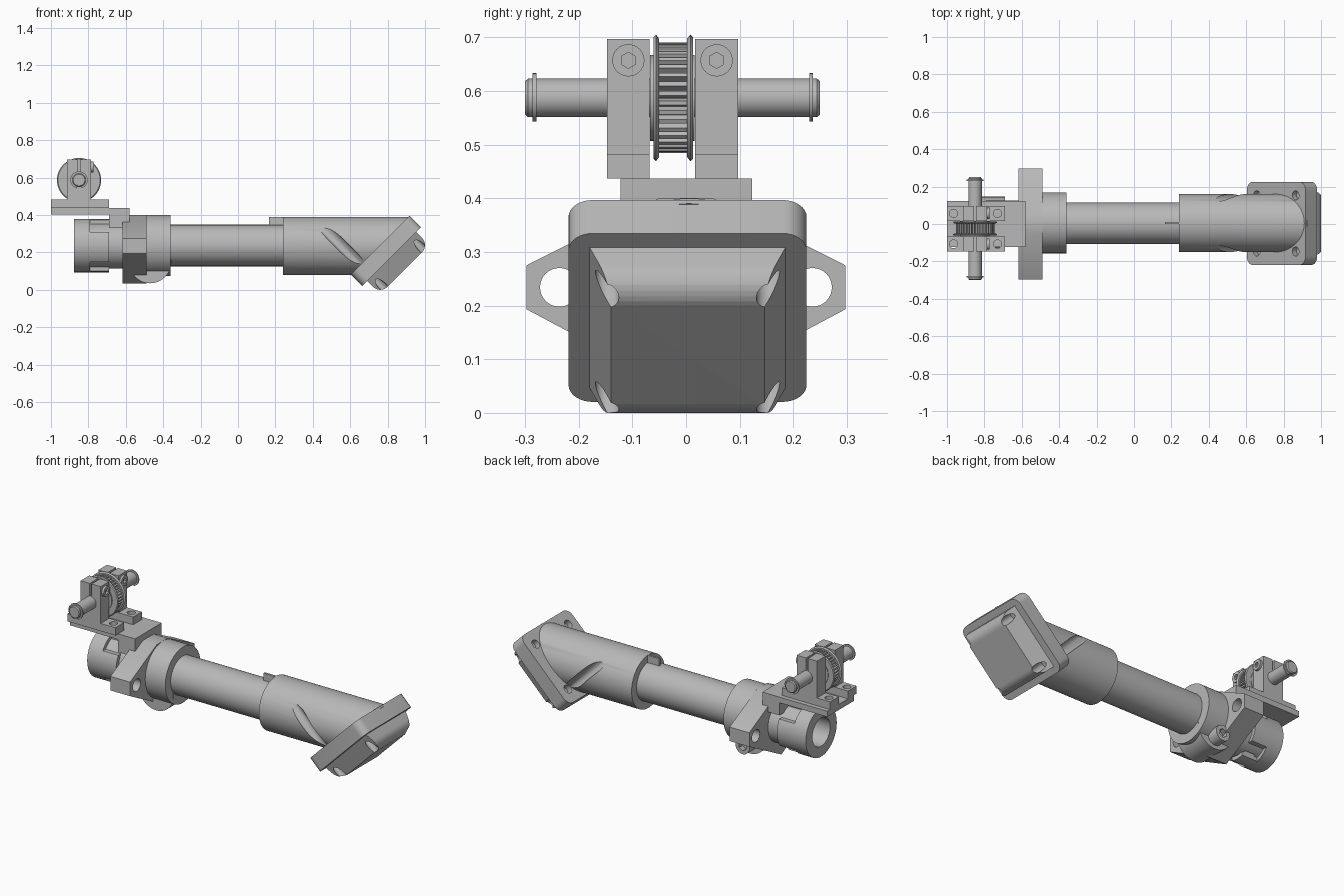
import bpy, bmesh, math
from mathutils import Vector, Matrix

cube = bpy.data.objects.get("Cube")
if cube:
    bpy.data.objects.remove(cube, do_unlink=True)

grey = bpy.data.materials.new("plain grey")
grey.use_nodes = True
colour = (0.48, 0.48, 0.48, 1)
grey.diffuse_color = colour
grey.node_tree.nodes["Principled BSDF"].inputs["Base Color"].default_value = colour

CZ = 0.237                      # height of the main axis
SX, SZ = -0.85, 0.587           # pulley shaft axis
MID = 0.707                     # middle of the inclined head


def finish(name, bm):
    bmesh.ops.recalc_face_normals(bm, faces=bm.faces)
    me = bpy.data.meshes.new(name)
    bm.to_mesh(me)
    bm.free()
    me.materials.append(grey)
    ob = bpy.data.objects.new(name, me)
    bpy.context.collection.objects.link(ob)
    return ob


def box(name, x, y, z):
    bm = bmesh.new()
    bmesh.ops.create_cube(bm, size=1)
    for v in bm.verts:
        v.co = [r[0] if c < 0 else r[1] for c, r in zip(v.co, (x, y, z))]
    return finish(name, bm)


def cyl(name, a, b, r, r2=None, seg=48):
    a, b = Vector(a), Vector(b)
    bm = bmesh.new()
    mat = Matrix.Translation((a + b) / 2) @ (b - a).to_track_quat('Z', 'Y').to_matrix().to_4x4()
    bmesh.ops.create_cone(bm, cap_ends=True, segments=seg, radius1=r,
                          radius2=r if r2 is None else r2, depth=(b - a).length, matrix=mat)
    return finish(name, bm)


def xcyl(name, x0, x1, r, y=0.003, z=CZ, seg=64):
    return cyl(name, (x0, y, z), (x1, y, z), r, seg=seg)


def ycyl(name, y0, y1, r, r2=None, x=SX, z=SZ, seg=48):
    return cyl(name, (x, y0, z), (x, y1, z), r, r2, seg)


def prism(name, pts, axis, lo, hi):
    """Extrude a closed outline along the x or y axis."""
    bm = bmesh.new()
    place = (lambda u, v: (lo, u, v)) if axis == 'x' else (lambda u, v: (u, lo, v))
    f = bm.faces.new([bm.verts.new(place(u, v)) for u, v in pts])
    ext = bmesh.ops.extrude_face_region(bm, geom=[f])
    step = Vector((hi - lo, 0, 0)) if axis == 'x' else Vector((0, hi - lo, 0))
    bmesh.ops.translate(bm, vec=step, verts=[g for g in ext['geom'] if isinstance(g, bmesh.types.BMVert)])
    return finish(name, bm)


def cut(target, cutters):
    for c in cutters:
        c.hide_render = True
        m = target.modifiers.new("cut", 'BOOLEAN')
        m.operation, m.solver, m.object = 'DIFFERENCE', 'EXACT', c
        bpy.context.view_layer.objects.active = target
        bpy.ops.object.modifier_apply(modifier=m.name)
        bpy.data.objects.remove(c, do_unlink=True)


def tilted(s, y, n):
    """Point on the inclined head: s up the plate, n out of its face."""
    k = math.sqrt(0.5)
    return Vector(((s + n) * k, y, (s - n) * k))


def tilted_block(name, half, front_width, n0, n1, radius, rounds):
    """Square block on the inclined head; rounds(a, b) picks the edges to round."""
    bm = bmesh.new()
    bmesh.ops.create_cube(bm, size=2)
    edges = [e for e in bm.edges if rounds(*[v.co for v in e.verts])]
    for v in bm.verts:
        back = v.co.z < 0
        v.co = (v.co.x * half, v.co.y * (half if back else front_width), n0 if back else n1)
    bmesh.ops.bevel(bm, geom=edges, offset=radius, segments=8, profile=0.5, affect='EDGES')
    for v in bm.verts:
        v.co = tilted(MID + v.co.x, 0.003 + v.co.y, v.co.z)
    return finish(name, bm)


# main tube and clamp collar
xcyl("main_tube", -0.62, 0.32, 0.111)
xcyl("clamp_collar", -0.5, -0.36, 0.163, y=0.006)
ycyl("clamp_ear", -0.085, 0.085, 0.112, x=-0.47, z=0.147)
screw = ycyl("clamp_screw", 0.08, 0.15, 0.045, x=-0.47, z=0.1, seg=32)
cut(screw, [ycyl("hex_cutter", 0.12, 0.2, 0.025, x=-0.47, z=0.1, seg=6)])

# diamond flange with two bolt holes
half = [(0.297, 0.193), (0.297, 0.275), (0.05, 0.4)]
outline = [(0, 0.035)] + half + [(-y, z) for y, z in reversed(half)]
flange = prism("diamond_flange", outline, 'x', -0.617, -0.49)
cut(flange, [xcyl("hole_cutter", -0.7, -0.4, 0.036, y=s * 0.236, z=0.234, seg=32) for s in (-1, 1)])

# rear sleeve with bore and side slots
sleeve = xcyl("rear_sleeve", -0.877, -0.69, 0.143)
cut(sleeve, [xcyl("bore_cutter", -1, -0.5, 0.082)]
    + [box("slot_cutter", (-0.79, -0.6), (0.1 * s - 0.06, 0.1 * s + 0.06), z)
       for s in (-1, 1) for z in ((0.08, 0.15), (0.31, 0.42))])
neck = xcyl("sleeve_neck", -0.80, -0.6, 0.122)
cut(neck, [xcyl("bore_cutter", -1, -0.64, 0.082)]
    + [box("window_cutter", (-0.77, -0.7), (-0.04, 0.05), (0, 0.2))])

# mounting plate
box("mount_plate", (-1, -0.58), (-0.122, 0.123), (0.404, 0.437))
box("mount_foot", (-0.69, -0.58), (-0.122, 0.123), (0.33, 0.41))

# pair of split shaft supports
for side, y0, y1 in (("right", -0.147, -0.068), ("left", 0.017, 0.097)):
    mid = (y0 + y1) / 2
    profile = [(-1, 0.437), (-0.69, 0.437), (-0.69, 0.482), (-0.785, 0.482), (-0.785, 0.697),
               (-0.915, 0.697), (-0.915, 0.482), (-1, 0.482)]
    sup = prism(side + "_shaft_support", profile, 'y', y0, y1)
    cut(sup, [box("slit_cutter", (-0.856, -0.844), (y0 - 0.1, y1 + 0.1), (0.6, 0.8))]
        + [cyl("bolt_cutter", (x, mid, 0.4), (x, mid, 0.5), 0.022, seg=24) for x in (-0.965, -0.73)])
    head = xcyl(side + "_support_screw", -0.80, -0.772, 0.03, y=mid, z=0.657, seg=32)
    cut(head, [xcyl("hex_cutter", -0.785, -0.7, 0.015, y=mid, z=0.657, seg=6)])

# shaft with chamfered ends and retaining rings
ycyl("pulley_shaft", -0.294, 0.244, 0.036)
ycyl("right_shaft_tip", -0.294, -0.3, 0.036, 0.031)
ycyl("left_shaft_tip", 0.244, 0.25, 0.036, 0.031)
for name, y in (("right_retaining_ring", -0.286), ("left_retaining_ring", 0.23)):
    ring = ycyl(name, y, y + 0.007, 0.046)
    cut(ring, [box("gap_cutter", (SX - 0.012, SX + 0.012), (y - 0.1, y + 0.1), (SZ - 0.06, SZ - 0.037))])

# toothed pulley with flared flanges
TEETH = 36
pts = []
for i in range(TEETH):
    for off, r in ((0, 0.09), (0.25, 0.103), (0.7, 0.103), (0.95, 0.09)):
        a = 2 * math.pi * (i + off) / TEETH
        pts.append((SX + r * math.cos(a), SZ + r * math.sin(a)))
prism("pulley_teeth", pts, 'y', -0.055, 0.007)
ycyl("pulley_hub", -0.067, 0.016, 0.08)
for name, y, d in (("right_pulley_flange", -0.05, -1), ("left_pulley_flange", 0.002, 1)):
    ycyl(name + "_rim", y, y + d * 0.006, 0.11, 0.118)
    ycyl(name, y + d * 0.006, y + d * 0.011, 0.118, 0.113)

# head tube, its far end sheared to meet the inclined plate
head_tube = xcyl("head_tube", 0.24, 1.1, 0.155, y=0.005, z=0.235)
for v in head_tube.data.vertices:
    if v.co.x > 1:
        v.co.x = v.co.z + 0.38 * math.sqrt(2)
holes = [(MID + i * 0.147, 0.003 + j * 0.15) for i in (-1, 1) for j in (-1, 1)]


def channels(r, n0, n1):
    return [cyl("channel_cutter", tilted(s, y, n0), tilted(s, y, n1), r, seg=24) for s, y in holes]


cut(head_tube, channels(0.03, -0.1, 0.5))
box("locating_tab", (0.165, 0.26), (0, 0.012), (0.34, 0.39))

# inclined plate with rounded corners, and cover with rounded ends
plate = tilted_block("inclined_plate", 0.222, 0.222, 0.368, 0.456, 0.045,
                     lambda a, b: a.z != b.z)
cut(plate, channels(0.025, 0.3, 0.6))
cover = tilted_block("domed_cover", 0.185, 0.143, 0.45, 0.554, 0.055,
                     lambda a, b: a.z > 0 and b.z > 0 and a.x == b.x)
cut(cover, channels(0.022, 0.4, 0.7))
for s, y in holes:
    cyl("cover_screw", tilted(s, y, 0.4), tilted(s, y, 0.462), 0.026, seg=24)

# smooth curved walls, keep edges sharp
bpy.ops.object.select_all(action='DESELECT')
for ob in bpy.data.objects:
    if ob.type == 'MESH' and grey.name in ob.data.materials:
        ob.select_set(True)
        bpy.context.view_layer.objects.active = ob
bpy.ops.object.shade_smooth_by_angle(angle=math.radians(30))
